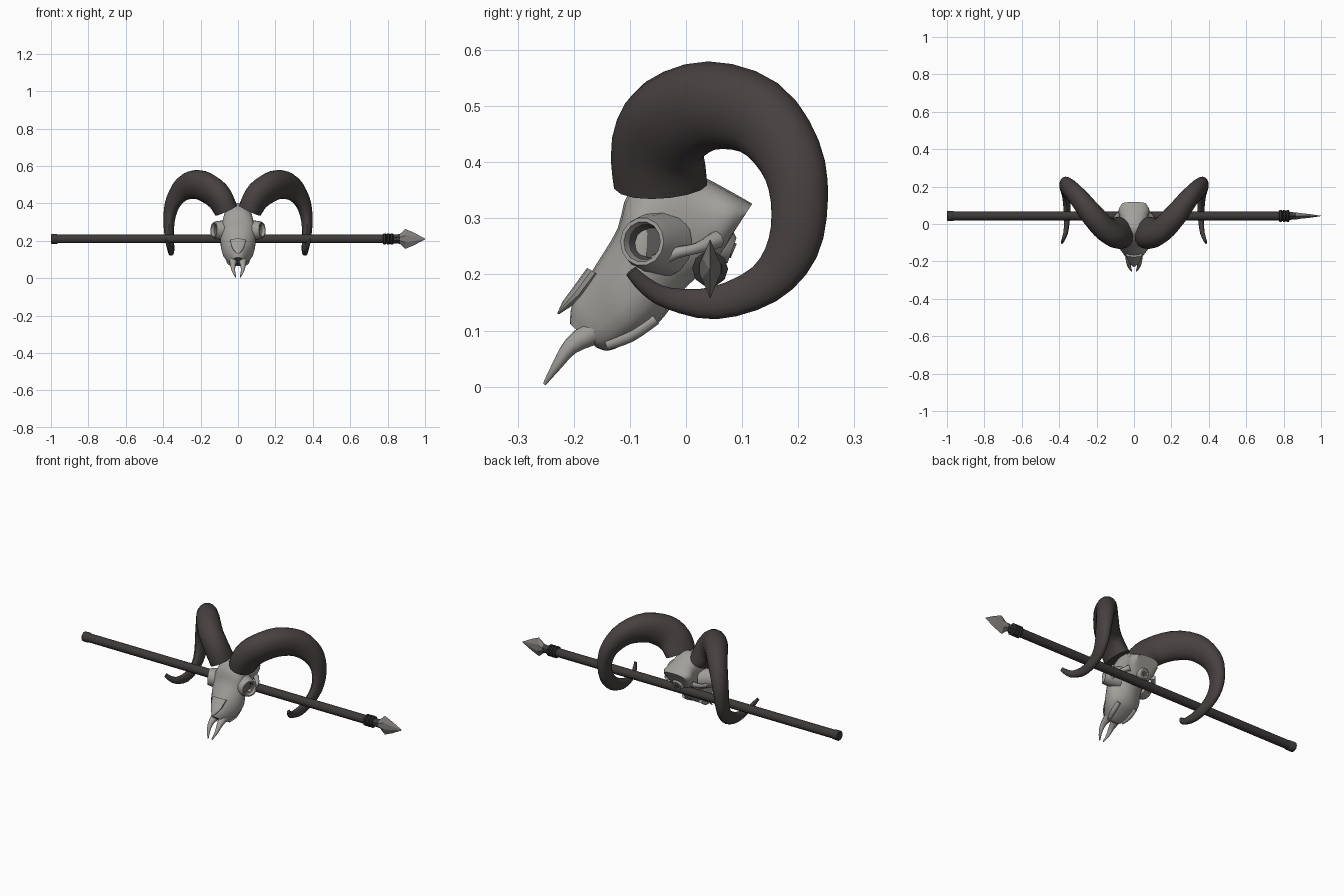
import bpy, bmesh, math
from mathutils import Vector

if "Cube" in bpy.data.objects:
    bpy.data.objects.remove(bpy.data.objects["Cube"])


def material(name, rgb):
    m = bpy.data.materials.new(name)
    m.diffuse_color = (*rgb, 1)
    m.use_nodes = True
    m.node_tree.nodes["Principled BSDF"].inputs["Base Color"].default_value = m.diffuse_color
    return m


BONE = material("bone", (0.36, 0.35, 0.325))
HOLLOW = material("dark_hollow", (0.10, 0.096, 0.09))
HORN = material("horn", (0.062, 0.053, 0.051))
WOOD = material("dark_wood", (0.047, 0.041, 0.041))
CORD = material("binding_cord", (0.03, 0.027, 0.027))
STONE = material("stone", (0.22, 0.215, 0.205))


def spline(stations, steps):
    """Catmull-Rom interpolation of equal-length tuples."""
    out = []
    n = len(stations)
    for i in range(n - 1):
        p0, p1, p2, p3 = (stations[max(0, min(n - 1, i + k))] for k in (-1, 0, 1, 2))
        for s in range(steps):
            t = s / steps
            out.append(tuple(
                0.5 * (2 * b + (c - a) * t + (2 * a - 5 * b + 4 * c - d) * t * t
                       + (3 * b - a - 3 * c + d) * t ** 3)
                for a, b, c, d in zip(p0, p1, p2, p3)))
    out.append(stations[-1])
    return out


def loft(name, rings, mats, rule=None, smooth=40):
    """Skin equal-size rings of points and cap both ends. rule(ring index) gives the material."""
    bm = bmesh.new()
    vs = [[bm.verts.new(p) for p in r] for r in rings]
    n = len(rings[0])
    for i in range(len(vs) - 1):
        for j in range(n):
            k = (j + 1) % n
            f = bm.faces.new((vs[i][j], vs[i][k], vs[i + 1][k], vs[i + 1][j]))
            f.material_index = rule(i) if rule else 0
    bm.faces.new(vs[0])
    end = bm.faces.new(vs[-1])
    end.material_index = rule(len(vs) - 1) if rule else 0
    bmesh.ops.recalc_face_normals(bm, faces=bm.faces)
    me = bpy.data.meshes.new(name)
    bm.to_mesh(me)
    bm.free()
    for m in mats:
        me.materials.append(m)
    ob = bpy.data.objects.new(name, me)
    bpy.context.collection.objects.link(ob)
    if smooth:
        bpy.ops.object.select_all(action='DESELECT')
        ob.select_set(True)
        bpy.context.view_layer.objects.active = ob
        bpy.ops.object.shade_smooth_by_angle(angle=math.radians(smooth))
    return ob


def angles(n):
    return [2 * math.pi * j / n for j in range(n)]


def tube(name, stations, mat, mirror=1, sides=8, steps=3):
    """Round tapered tube through (x, y, z, radius) stations."""
    st = spline(stations, steps)
    rings = []
    for i, s in enumerate(st):
        t = (Vector(st[min(i + 1, len(st) - 1)][:3]) - Vector(st[max(i - 1, 0)][:3])).normalized()
        u = t.cross(Vector((0.93, 0.2, 0.3))).normalized()
        v = t.cross(u)
        ring = [Vector(s[:3]) + s[3] * (math.cos(a) * u + math.sin(a) * v) for a in angles(sides)]
        rings.append([(p.x * mirror, p.y, p.z) for p in ring])
    return loft(name, rings, [mat], smooth=50)


# skull: top y, z / bottom y, z / half width / top-heavy skew
skull = spline([
    (0.118, 0.326, 0.085, 0.275, 0.066, 0.1),
    (0.085, 0.345, 0.055, 0.225, 0.080, 0.25),
    (0.035, 0.372, 0.025, 0.200, 0.074, 0.15),
    (-0.03, 0.402, -0.002, 0.175, 0.076, 0.1),
    (-0.10, 0.350, -0.022, 0.148, 0.088, 0.1),
    (-0.122, 0.282, -0.048, 0.115, 0.094, 0.0),
    (-0.155, 0.226, -0.085, 0.090, 0.083, -0.15),
    (-0.182, 0.183, -0.115, 0.073, 0.063, -0.2),
    (-0.203, 0.147, -0.140, 0.064, 0.045, -0.2),
    (-0.207, 0.112, -0.160, 0.070, 0.032, -0.2)], 3)
rings = []
for ty, tz, by, bz, hw, sk in skull:
    ring = []
    for a in angles(18):
        c, s = math.cos(a), math.sin(a)
        c = math.copysign(abs(c) ** 0.85, c)
        s = math.copysign(abs(s) ** 0.85, s)
        ring.append((hw * s * (1 + sk * c), (ty + by) / 2 + (ty - by) / 2 * c,
                     (tz + bz) / 2 + (tz - bz) / 2 * c))
    rings.append(ring)
last = len(rings) - 1
loft("skull", rings, [BONE, HOLLOW], lambda i: int(i == last))

# pointed nasal bone over the nose opening
nasal = [(-0.165, 0.205, 0.045, 0.014), (-0.195, 0.165, 0.034, 0.013),
         (-0.213, 0.147, 0.022, 0.009), (-0.228, 0.130, 0.004, 0.002)]
loft("nasal_bone", [[(w * math.sin(a), y + 0.8 * h * (-math.cos(a)), z + 0.5 * h * math.cos(a))
                     for a in angles(10)] for y, z, w, h in nasal], [BONE])

# occipital knob and foramen plate at the back
tube("occipital_knob", [(0, 0.03, 0.27, 0.045), (0, 0.065, 0.25, 0.036), (0, 0.082, 0.243, 0.024)], BONE, sides=12)
tube("foramen", [(0, 0.078, 0.245, 0.015), (0, 0.085, 0.242, 0.014)], HOLLOW, sides=10, steps=1)

# horn: x, y, z, half size in the curl plane, half thickness across it
horn = spline([
    (0.066, -0.045, 0.362, 0.086, 0.062),
    (0.100, -0.048, 0.425, 0.089, 0.064),
    (0.150, -0.025, 0.472, 0.086, 0.064),
    (0.220, 0.045, 0.501, 0.079, 0.062),
    (0.290, 0.130, 0.480, 0.070, 0.052),
    (0.343, 0.185, 0.411, 0.059, 0.042),
    (0.366, 0.202, 0.332, 0.051, 0.033),
    (0.369, 0.190, 0.247, 0.046, 0.026),
    (0.362, 0.140, 0.183, 0.037, 0.021),
    (0.358, 0.050, 0.149, 0.029, 0.017),
    (0.363, -0.032, 0.158, 0.019, 0.013),
    (0.374, -0.072, 0.180, 0.015, 0.010),
    (0.386, -0.098, 0.206, 0.011, 0.006)], 3)

for side, m in (("right", 1), ("left", -1)):
    rings = []
    for i, (x, y, z, a, b) in enumerate(horn):
        p = Vector((x, y, z))
        t = (Vector(horn[min(i + 1, len(horn) - 1)][:3]) - Vector(horn[max(i - 1, 0)][:3])).normalized()
        n1 = Vector((0, y - 0.06, z - 0.30))
        n1 = (n1 - t * n1.dot(t)).normalized()
        n2 = t.cross(n1)
        ring = [p + a * math.cos(k) * n1 + b * math.sin(k) * (1 + 0.12 * math.cos(k)) * n2
                for k in angles(16)]
        rings.append([(m * q.x, q.y, q.z) for q in ring])
    loft(side + "_horn", rings, [HORN])

    # eye socket: raised rim with a dark recess
    c = Vector((0.122, -0.075, 0.258))
    d = Vector((0.88, -0.42, 0.05)).normalized()
    u = d.cross(Vector((0, 0, 1))).normalized()
    v = u.cross(d)
    rings = []
    for off, r in ((-0.075, 0.060), (-0.012, 0.049), (0.008, 0.043), (0.008, 0.036), (-0.006, 0.033), (-0.032, 0.027)):
        ring = [c + d * off + r * (math.cos(k) * u + math.sin(k) * v) for k in angles(14)]
        rings.append([(m * q.x, q.y, q.z) for q in ring])
    loft(side + "_eye_socket", rings, [BONE, HOLLOW], lambda i: int(i >= 4))

    # cheek arch behind the socket
    tube(side + "_cheek_arch", [(0.105, -0.055, 0.222, 0.014), (0.115, -0.02, 0.238, 0.011),
                                (0.108, 0.02, 0.247, 0.010), (0.075, 0.055, 0.262, 0.016)], BONE, m)
    # front jaw prong
    tube(side + "_jaw_prong", [(0.024, -0.165, 0.098, 0.024), (0.027, -0.205, 0.072, 0.015),
                               (0.024, -0.230, 0.038, 0.009), (0.012, -0.252, 0.005, 0.003)], BONE, m)
    # tooth row
    tube(side + "_tooth_row", [(0.038, -0.14, 0.075, 0.010), (0.05, -0.1, 0.092, 0.013),
                               (0.052, -0.055, 0.122, 0.012)], BONE, m)

# spear along x
SY, SZ = 0.043, 0.21


def spear_part(name, profile, mat, sides=10):
    return loft(name, [[(x, SY + r * math.cos(a), SZ + r * math.sin(a)) for a in angles(sides)]
                       for x, r in profile], [mat])


spear_part("shaft", [(-0.99, 0.024), (0.80, 0.024)], WOOD)
spear_part("shaft_end", [(-1.0, 0.024), (-0.997, 0.027), (-0.968, 0.027), (-0.963, 0.024)], WOOD)
for i in range(3):
    x = 0.775 + i * 0.019
    spear_part("binding_%d" % (i + 1), [(x, 0.026), (x + 0.004, 0.032), (x + 0.014, 0.032), (x + 0.018, 0.026)], CORD)

# flat-faced stone head: x, half height, half thickness
head = [(0.82, 0.022, 0.024), (0.865, 0.026, 0.021), (0.895, 0.053, 0.016), (0.94, 0.034, 0.011), (1.0, 0.002, 0.001)]
shape = [(1, 0), (0.35, 0.9), (-0.35, 0.9), (-1, 0), (-0.35, -0.9), (0.35, -0.9)]
loft("spear_head", [[(x, SY + w * b, SZ + h * a) for a, b in shape] for x, h, w in head],
     [STONE, WOOD], lambda i: int(i == 0), smooth=0)
